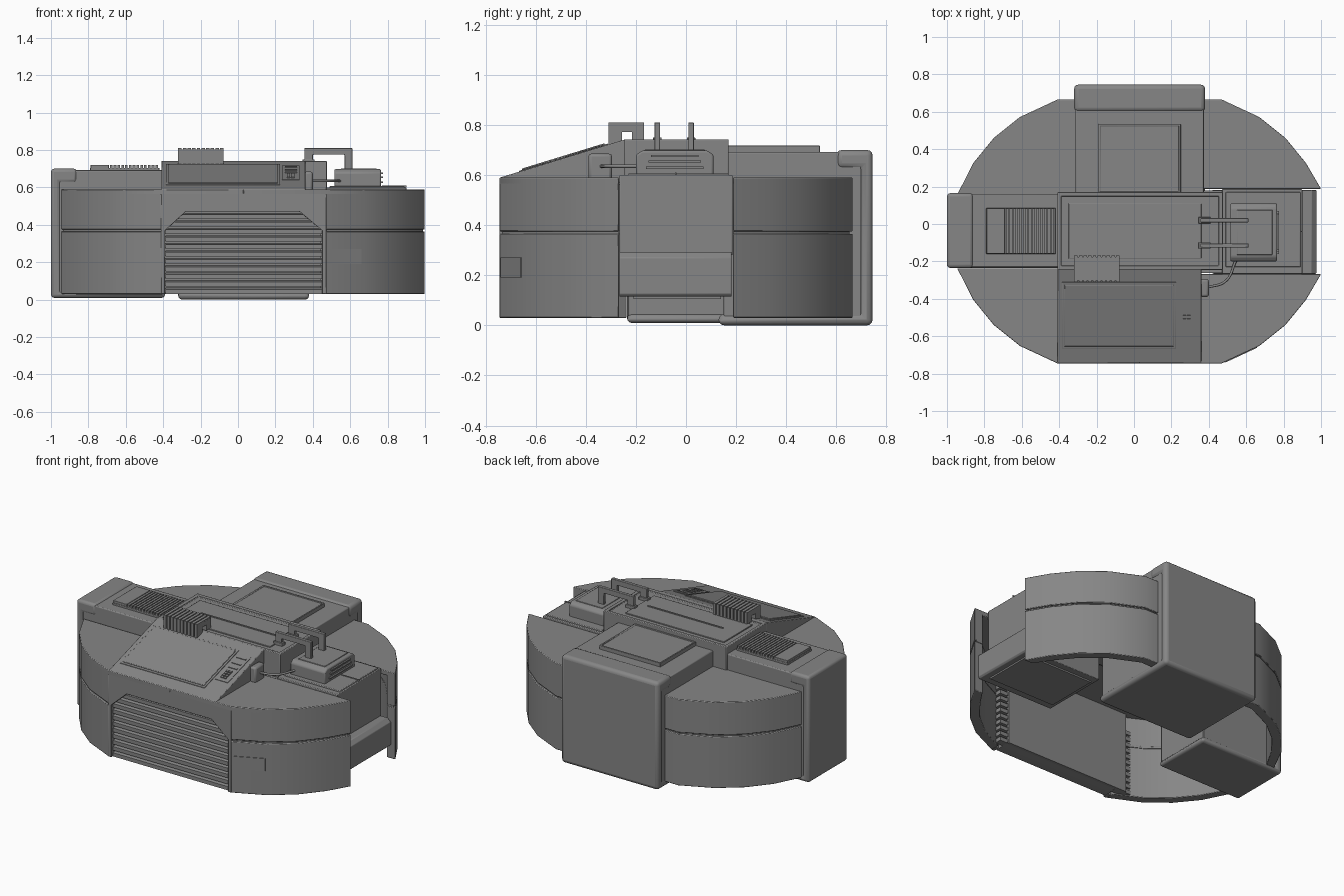
import bpy, bmesh, math
from mathutils import Vector

if "Cube" in bpy.data.objects:
    bpy.data.objects.remove(bpy.data.objects["Cube"])

GREY = bpy.data.materials.new("dark_grey")
GREY.diffuse_color = (.24, .24, .24, 1)
GREY.use_nodes = True
GREY.node_tree.nodes["Principled BSDF"].inputs["Base Color"].default_value = GREY.diffuse_color


def finish(name, bm, bevel=0.0, segs=2):
    bmesh.ops.recalc_face_normals(bm, faces=bm.faces)
    me = bpy.data.meshes.new(name)
    bm.to_mesh(me)
    bm.free()
    me.materials.append(GREY)
    ob = bpy.data.objects.new(name, me)
    bpy.context.collection.objects.link(ob)
    if bevel:
        m = ob.modifiers.new("Bevel", "BEVEL")
        m.width, m.segments, m.limit_method = bevel, segs, "ANGLE"
    bpy.ops.object.select_all(action="DESELECT")
    ob.select_set(True)
    bpy.context.view_layer.objects.active = ob
    bpy.ops.object.shade_smooth_by_angle(angle=math.radians(32))
    return ob


def prism(name, pts, axis, a, b, bevel=0.0, segs=2):
    """Extrude a 2D outline along an axis: x uses (y,z), y uses (x,z), z uses (x,y)."""
    place = {"x": lambda p, t: (t, p[0], p[1]), "y": lambda p, t: (p[0], t, p[1]),
             "z": lambda p, t: (p[0], p[1], t)}[axis]
    bm = bmesh.new()
    lo = [bm.verts.new(place(p, a)) for p in pts]
    hi = [bm.verts.new(place(p, b)) for p in pts]
    bm.faces.new(lo)
    bm.faces.new(hi)
    n = len(pts)
    for i in range(n):
        j = (i + 1) % n
        bm.faces.new((lo[i], lo[j], hi[j], hi[i]))
    return finish(name, bm, bevel, segs)


def box(name, x0, x1, y0, y1, z0, z1, bevel=0.0, inset=None):
    """Box with an optional sunken (or raised) top panel: inset = (margin, depth)."""
    bm = bmesh.new()
    bmesh.ops.create_cube(bm, size=1)
    for v in bm.verts:
        v.co = ((x0, x1)[v.co.x > 0], (y0, y1)[v.co.y > 0], (z0, z1)[v.co.z > 0])
    if inset:
        bm.normal_update()
        top = max(bm.faces, key=lambda f: f.calc_center_median().z)
        bmesh.ops.inset_individual(bm, faces=[top], thickness=inset[0])
        r = bmesh.ops.extrude_face_region(bm, geom=[top])
        bmesh.ops.delete(bm, geom=[top], context="FACES_ONLY")
        for v in [g for g in r["geom"] if isinstance(g, bmesh.types.BMVert)]:
            v.co.z += inset[1]
    return finish(name, bm, bevel)


def offset(path, d):
    """Move a path inwards; its two ends stay square to the x and y directions."""
    out = []
    for i, p in enumerate(path):
        t = Vector(path[min(i + 1, len(path) - 1)]) - Vector(path[max(i - 1, 0)])
        t.normalize()
        if i == 0:
            t = Vector((1, 0))
        if i == len(path) - 1:
            t = Vector((0, -1))
        out.append((p[0] + t.y * d, p[1] - t.x * d))
    return out


# Oval shell: four quarter walls with a groove, and their top decks
ARC = [(.44, .705), (.64, .612), (.78, .50), (.89, .365)]
for sx, side, tip in ((1, "right", (.97, .228)), (-1, "left", (.975, .197))):
    for sy, end in ((-1, "front"), (1, "back")):
        arc = ([] if sy < 0 else [(.30, .705)]) + ARC + [tip]

        def world(pts):
            return [(.03 + sx * x, -.04 + sy * y) for x, y in pts]

        def ring(d0, d1):
            return world(offset(arc, d0) + offset(arc, d1)[::-1])
        tag = f"{end}_{side}"
        prism(f"shell_lower_{tag}", ring(0, .06), "z", .03, .365, .004)
        prism(f"shell_groove_{tag}", ring(.012, .06), "z", .365, .377)
        prism(f"shell_upper_{tag}", ring(0, .06), "z", .375, .57, .004)
        prism(f"shell_deck_{tag}", world([(0, .705)] + arc + [(0, tip[1])]), "z", .56, .59, .004)
box("deck_strip", -.40, .88, -.262, .18, .55, .585)

# Front wall with the grille opening
prism("front_wall", [(-.412, .03), (-.412, .57), (.472, .57), (.472, .03), (.45, .03), (.45, .37),
                     (.33, .47), (-.28, .47), (-.39, .37), (-.39, .03)], "y", -.745, -.705, .003)

# Louvre slats running behind the opening, with a backing panel
for i in range(11):
    z = .03 + i * .04
    prism(f"grille_slat_{i}", [(-.728, z), (-.728, z + .024), (-.69, z + .034), (-.63, z + .034),
                               (-.63, z + .01), (-.69, z)], "x", -.388, .448)
    for k, (a, b) in enumerate(((-.50, -.388), (.448, .50))):
        box(f"slat_end_{i}_{k}", a, b, -.675, -.63, z + .005, z + .03)
box("grille_backing", -.46, .44, -.64, -.62, .035, .56)

# Small plate on the front right curve
prism("front_plate", [(.489, -.7405), (.659, -.6615), (.655, -.64), (.487, -.72)],
      "z", .19, .27)


# Sloped console with screen and keypad
def slope(y):
    return .59 + .306 * (y + .74)


def slope_panel(name, x0, x1, y0, y1, h, bevel=0.0):
    prism(name, [(y0, slope(y0) - .01), (y1, slope(y1) - .01), (y1 - .3 * h, slope(y1) + h),
                 (y0 - .3 * h, slope(y0) + h)], "x", x0, x1, bevel)


prism("console_wedge", [(-.742, .57), (-.742, .59), (-.24, slope(-.24)), (-.24, .57)],
      "x", -.41, .36, .004)
slope_panel("screen_frame", -.385, .225, -.665, -.31, .004, .002)
slope_panel("screen", -.372, .212, -.652, -.323, .009, .003)
slope_panel("keypad_base", .235, .33, -.575, -.335, .003)
for r in range(4):
    for c in range(2):
        x, y = .262 + c * .022, -.552 + r * .018
        slope_panel(f"key_{r}_{c}", x, x + .017, y, y + .012, .009)
for i, y in enumerate((-.46, -.42, -.37)):
    slope_panel(f"keypad_bar_{i}", .25, .315, y, y + .01, .007)

# Raised central block
box("central_block", -.41, .475, -.245, .17, .54, .742, .004, inset=(.03, -.012))
box("central_tray", -.35, .36, -.185, .11, .72, .737, .003)
box("central_slot", -.24, .30, -.045, -.035, .73, .742)


# Ribbed clip hanging over the front edge of the block
def clip(t):
    return [(-.31 + t, .70), (-.31 + t, .81 - t), (-.168 - t, .81 - t), (-.168 - t, .735),
            (-.215, .735), (-.215, .772), (-.255, .772), (-.255, .70)]


prism("clip_core", clip(.008), "x", -.318, -.077)
for i in range(10):
    x = -.32 + i * .0249
    prism(f"clip_rib_{i}", clip(0), "x", x, x + .0185)


# Back and left columns: wrapping bracket, inner body and top panel
def bracket(inner, outer, lip, base):
    s = 1 if outer > inner else -1
    w = outer - s * .05
    return [(inner, base), (outer, base), (outer, .70), (lip, .70), (lip, .625), (w, .625),
            (w, .045), (inner, .045)]


prism("back_bracket", bracket(.13, .745, .60, 0), "x", -.32, .38, .025, 3)
box("back_body", -.313, .373, .15, .70, .03, .692, .006)
box("back_top_panel", -.19, .25, .165, .535, .68, .717, .006, inset=(.015, -.005))
prism("left_bracket", bracket(-.39, -1, -.86, .01), "y", -.235, .165, .025, 3)
box("left_body", -.955, -.40, -.231, .160, .03, .692, .006)

# Vent on the left arm
box("vent_base", -.79, -.42, -.16, .085, .68, .705, .002)
box("vent_cover", -.788, -.69, -.158, .083, .70, .72, .002)
for i in range(13):
    x = -.685 + i * .0203
    box(f"vent_slat_{i}", x, x + .014, -.158, .083, .70, .72)

# Right housing, ledge and device
box("right_housing", .47, .90, -.266, .186, .28, .60, .004)
prism("right_ledge", [(.42, .115), (.965, .115), (.975, .125), (.975, .27), (.95, .293),
                      (.42, .293)], "y", -.266, .182, .004)
box("right_ledge_base", .45, .93, -.21, .14, .105, .12)
box("housing_cap", .49, .89, -.23, .17, .59, .607, .004)
prism("device", [(-.2, .59), (-.2, .68), (-.175, .698), (.085, .698), (.11, .68), (.11, .59)],
      "x", .515, .765, .008)
box("device_top", .55, .74, -.165, .075, .69, .702, .003)
for i, z in enumerate((.625, .65, .672)):
    box(f"device_slot_{i}", .76, .775, -.16 + .01 * i, .07 - .01 * i, z, z + .008)
box("housing_seam", .77, .90, -.043, -.037, .60, .611)

# Two arched handles joining the block and the device
for i, y in enumerate((-.115, .02)):
    prism(f"handle_{i}", [(.355, .72), (.355, .81), (.612, .81), (.612, .69), (.57, .69),
                          (.57, .775), (.40, .775), (.40, .72)], "y", y - .011, y + .011, .003)
    box(f"handle_foot_{i}", .345, .41, y - .017, y + .017, .72, .75, .003)

# Connector and cable
box("connector", .355, .40, -.39, -.295, .58, .685, .012)
cu = bpy.data.curves.new("cable", "CURVE")
cu.dimensions, cu.bevel_depth, cu.bevel_resolution = "3D", .007, 2
sp = cu.splines.new("BEZIER")
sp.bezier_points.add(2)
for p, co in zip(sp.bezier_points, ((.39, -.34, .635), (.49, -.305, .635), (.545, -.195, .635))):
    p.co = co
    p.handle_left_type = p.handle_right_type = "AUTO"
cu.materials.append(GREY)
bpy.context.collection.objects.link(bpy.data.objects.new("cable", cu))
